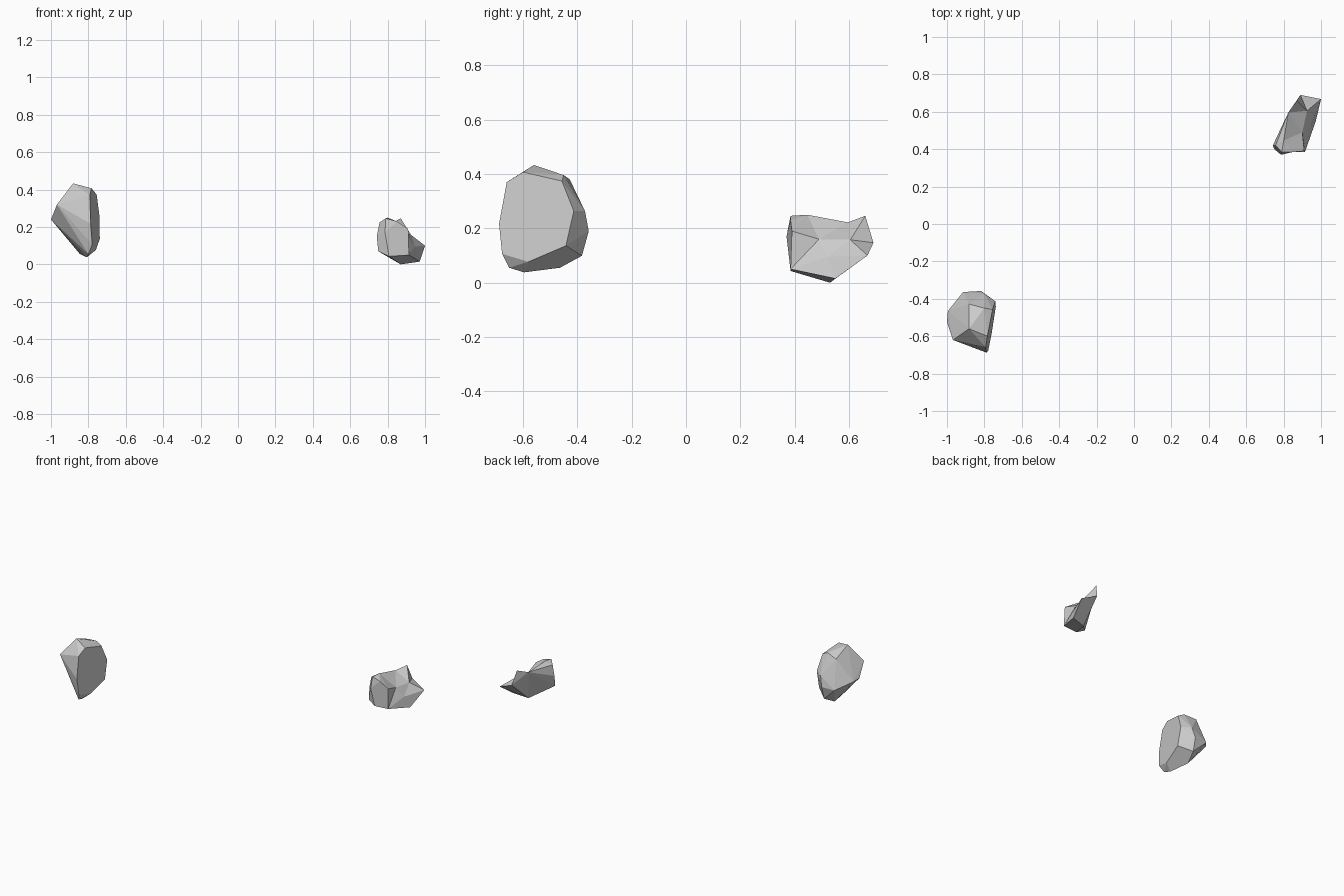
import bpy, bmesh, math

if "Cube" in bpy.data.objects:
    bpy.data.objects.remove(bpy.data.objects["Cube"])


def finish(name, bm):
    bmesh.ops.recalc_face_normals(bm, faces=bm.faces[:])
    mesh = bpy.data.meshes.new(name)
    bm.to_mesh(mesh)
    bm.free()
    obj = bpy.data.objects.new(name, mesh)
    bpy.context.collection.objects.link(obj)
    return obj


# Tall boulder: one big planar cut on the right, convex everywhere else
def cut(y, z):
    return (-0.737 + 0.18 * (y + 0.41) - 0.06 * (z - 0.2), y, z)


cut_outline = [(-.66, .37), (-.60, .407), (-.457, .374), (-.413, .264),
               (-.442, .136), (-.58, .077), (-.677, .106), (-.688, .217)]
corners = [(-.882, -.56, .433), (-.80, -.45, .396), (-.882, -.428, .38),
           (-.968, -.62, .32), (-1, -.524, .24), (-.995, -.465, .235),
           (-.914, -.364, .19), (-.818, -.358, .19), (-.80, -.372, .264),
           (-.82, -.383, .099), (-.845, -.464, .055),
           (-.808, -.596, .038), (-.80, -.651, .055)]
bm = bmesh.new()
for p in [cut(*q) for q in cut_outline] + corners:
    bm.verts.new(p)
bmesh.ops.convex_hull(bm, input=bm.verts[:])
bmesh.ops.delete(bm, geom=[v for v in bm.verts if not v.link_faces], context='VERTS')
bmesh.ops.dissolve_limit(bm, angle_limit=math.radians(4), verts=bm.verts[:], edges=bm.edges[:])
finish("tall_boulder", bm)

# Low rock: faceted body with a chipped hollow between two points at the back
pts = {
    'A': (.87, .66, .246), 'B': (.825, .596, .222), 'C': (.80, .446, .25),
    'D': (.79, .385, .246), 'E': (.757, .42, .225), 'F': (.742, .42, .15),
    'G': (.75, .40, .07), 'H': (.807, .385, .043), 'I': (.786, .37, .17),
    'J': (.85, .385, .23), 'K': (.91, .39, .19), 'L': (.914, .385, .05),
    'M': (.90, .49, .16), 'N': (1, .668, .10), 'O': (.89, .69, .147),
    'P': (.925, .605, .158), 'Q': (.945, .52, .095), 'R': (.972, .55, .015),
    'S': (.87, .53, 0)}
facets = ("BCE BEF BFG BGS BSO BOA "        # left side
          "NOSR HGS HSRL "                  # back and underside
          "IJKLH GFIH FEDI DJI "            # front
          "CDE CDJ CJK CKM CMB "            # top
          "KLM LQM LRQ QRN "                # right side
          "MQP QNP MPB PAB POA PNO")        # hollow
bm = bmesh.new()
v = {k: bm.verts.new(p) for k, p in pts.items()}
for f in facets.split():
    bm.faces.new([v[k] for k in f])
finish("chipped_rock", bm)
